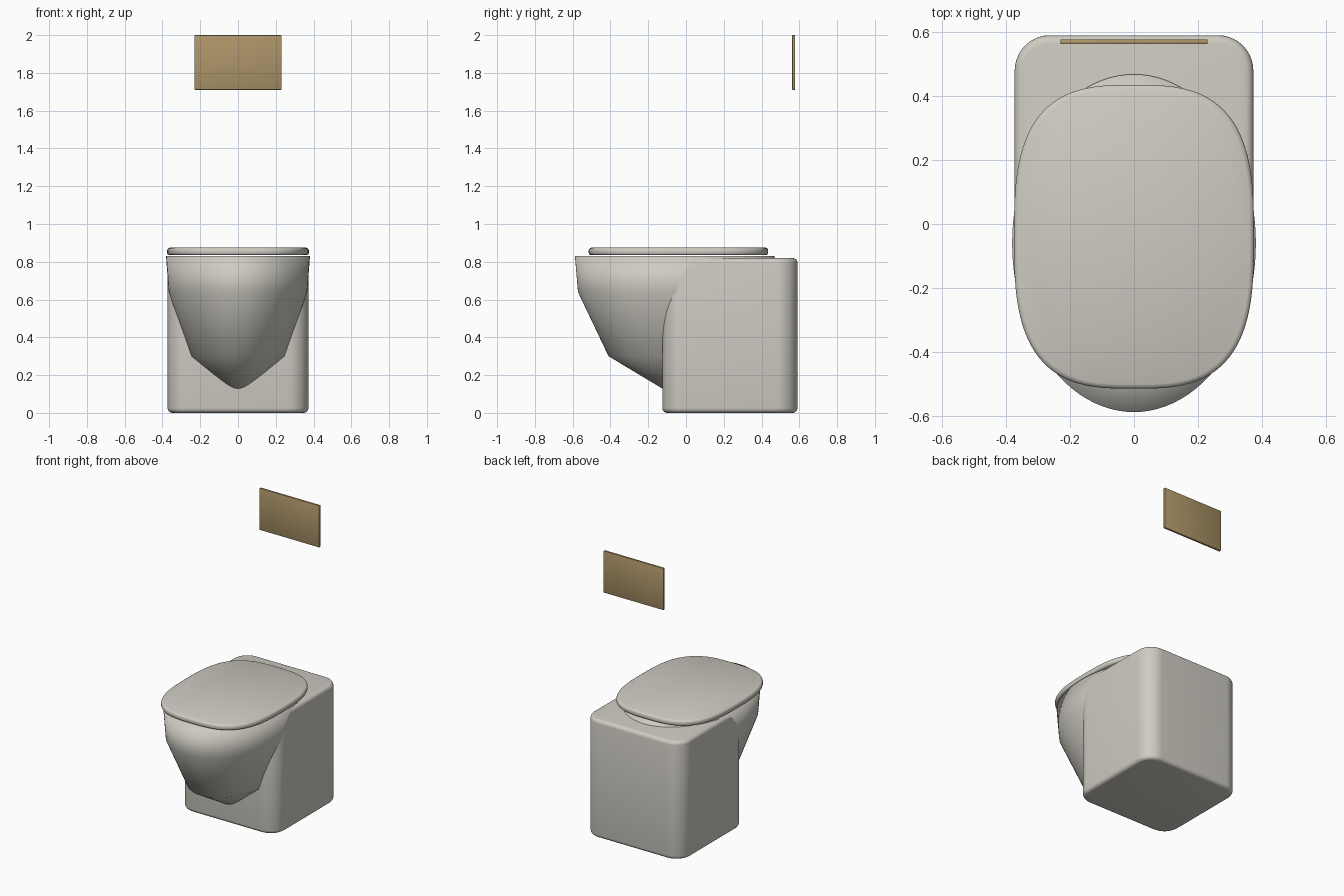
import bpy, bmesh, math
from mathutils import Vector

if "Cube" in bpy.data.objects:
    bpy.data.objects.remove(bpy.data.objects["Cube"])


def material(name, rgb):
    m = bpy.data.materials.new(name)
    m.use_nodes = True
    m.diffuse_color = (*rgb, 1)
    m.node_tree.nodes["Principled BSDF"].inputs["Base Color"].default_value = (*rgb, 1)
    return m


ceramic = material("warm white ceramic", (0.62, 0.60, 0.54))
brass = material("brushed brass", (0.42, 0.30, 0.14))


def finish(name, bm, mat, angle):
    bmesh.ops.recalc_face_normals(bm, faces=bm.faces)
    mesh = bpy.data.meshes.new(name)
    bm.to_mesh(mesh)
    bm.free()
    mesh.materials.append(mat)
    ob = bpy.data.objects.new(name, mesh)
    bpy.context.collection.objects.link(ob)
    bpy.ops.object.select_all(action='DESELECT')
    ob.select_set(True)
    bpy.context.view_layer.objects.active = ob
    bpy.ops.object.shade_smooth_by_angle(angle=math.radians(angle))
    return ob


def box(low, high):
    bm = bmesh.new()
    bmesh.ops.create_cube(bm, size=1)
    low, high = Vector(low), Vector(high)
    for v in bm.verts:
        v.co = (low + high) / 2 + v.co * (high - low)
    return bm


def loft(rings, cy, power, count=96):
    """Skin stacked superellipses given as (half width, half depth, z)."""
    bm = bmesh.new()
    loops = []
    for rx, ry, z in rings:
        loop = []
        for i in range(count):
            a = math.tau * i / count
            c, s = math.cos(a), math.sin(a)
            x = math.copysign(abs(c) ** (2 / power), c) * rx
            y = math.copysign(abs(s) ** (2 / power), s) * ry
            loop.append(bm.verts.new((x, cy + y, z)))
        loops.append(loop)
    for a, b in zip(loops, loops[1:]):
        for i in range(count):
            j = (i + 1) % count
            bm.faces.new((a[i], a[j], b[j], b[i]))
    bm.faces.new(loops[0])
    bm.faces.new(loops[-1])
    return bm


# Pedestal: wide rounded corners, then softened top and bottom edges
bm = box((-0.373, -0.125, 0), (0.373, 0.59, 0.82))
upright = [e for e in bm.edges if abs(e.verts[0].co.z - e.verts[1].co.z) > 0.1]
bmesh.ops.bevel(bm, geom=upright, offset=0.11, segments=10, profile=0.5, affect='EDGES')
rims = [e for e in bm.edges if abs(e.verts[0].co.z - e.verts[1].co.z) < 0.01]
bmesh.ops.bevel(bm, geom=rims, offset=0.025, segments=4, profile=0.5, affect='EDGES')
finish("pedestal", bm, ceramic, 35)

# Bowl: tapering oval shell running down into the pedestal
bowl = [(0.01, 0.014, 0.098), (0.25, 0.35, 0.30), (0.367, 0.512, 0.64),
        (0.381, 0.528, 0.83), (0.27, 0.37, 0.83)]
finish("bowl", loft(bowl, -0.06, 2), ceramic, 120)

# Lid: squarish oval slab with rounded edges
lid = [(0.365, 0.465, 0.835), (0.372, 0.472, 0.839), (0.375, 0.475, 0.846),
       (0.375, 0.475, 0.862), (0.371, 0.471, 0.870), (0.361, 0.461, 0.875)]
finish("lid", loft(lid, -0.04, 3), ceramic, 40)

# Flush plate on the wall above
bm = box((-0.23, 0.562, 1.71), (0.23, 0.577, 2.0))
bmesh.ops.bevel(bm, geom=bm.edges[:], offset=0.003, segments=2, profile=0.5, affect='EDGES')
finish("flush_plate", bm, brass, 35)
